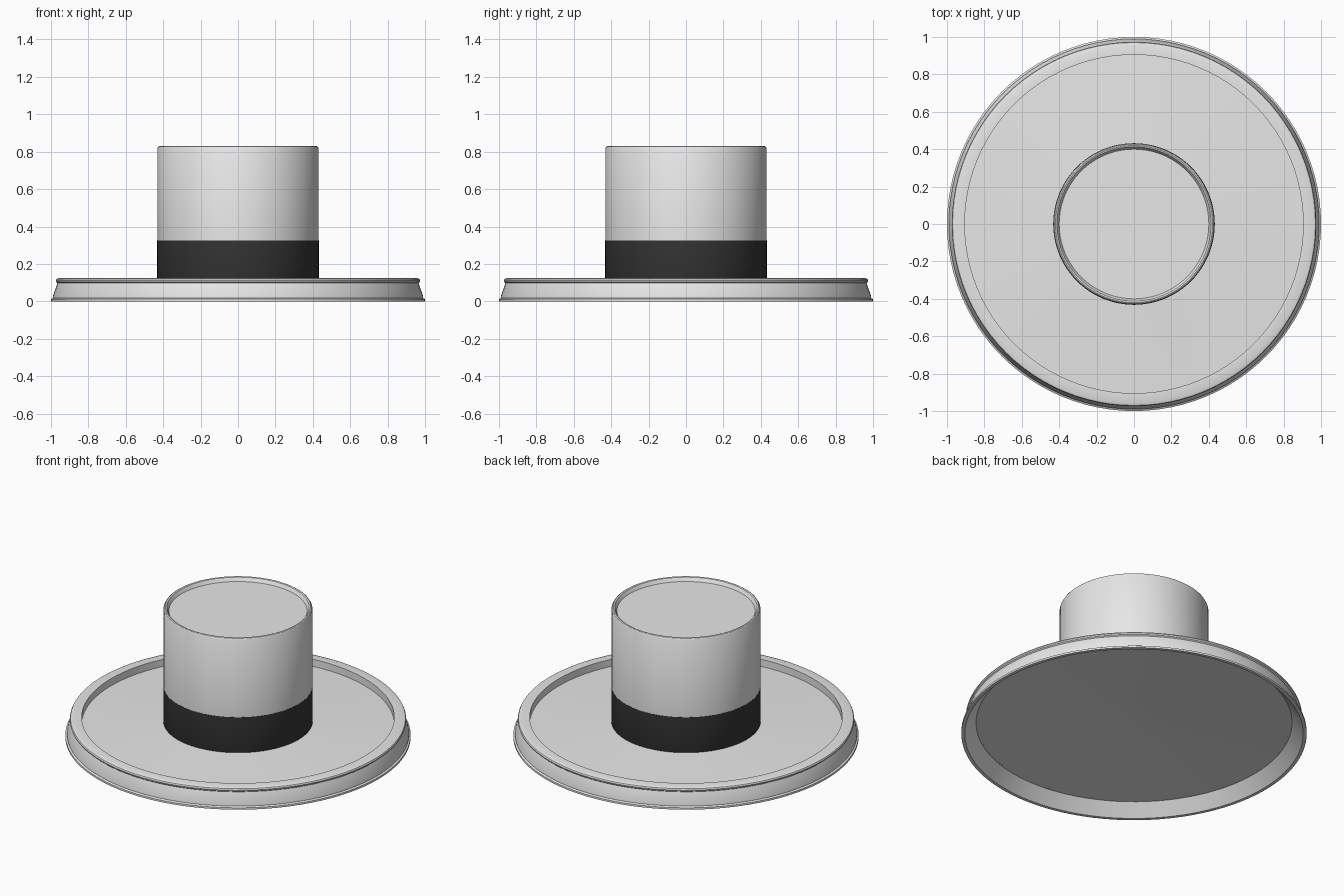
import bpy, bmesh, math

if "Cube" in bpy.data.objects:
    bpy.data.objects.remove(bpy.data.objects["Cube"], do_unlink=True)


def make_material(name, value):
    mat = bpy.data.materials.new(name)
    mat.use_nodes = True
    colour = (value, value, value, 1.0)
    mat.diffuse_color = colour
    mat.node_tree.nodes["Principled BSDF"].inputs["Base Color"].default_value = colour
    return mat


def lathe(name, profile, mat, closed=False, segments=96):
    """Spin a (radius, height) profile around the z axis."""
    bm = bmesh.new()
    verts = [bm.verts.new((r, 0, z)) for r, z in profile]
    pairs = list(zip(verts, verts[1:]))
    if closed:
        pairs.append((verts[-1], verts[0]))
    edges = [bm.edges.new(p) for p in pairs]
    bmesh.ops.spin(bm, geom=verts + edges, cent=(0, 0, 0), axis=(0, 0, 1),
                   angle=math.tau, steps=segments, use_merge=True)
    bmesh.ops.remove_doubles(bm, verts=bm.verts, dist=0.0001)
    bmesh.ops.recalc_face_normals(bm, faces=bm.faces)
    mesh = bpy.data.meshes.new(name)
    bm.to_mesh(mesh)
    bm.free()
    mesh.materials.append(mat)
    obj = bpy.data.objects.new(name, mesh)
    bpy.context.collection.objects.link(obj)
    bpy.ops.object.select_all(action="DESELECT")
    obj.select_set(True)
    bpy.context.view_layer.objects.active = obj
    bpy.ops.object.shade_smooth_by_angle(angle=math.radians(30))
    return obj


grey = make_material("light grey", 0.8)
black = make_material("black", 0.035)

# Flared hollow rim with a foot bead and a rolled top lip
lathe("rim", [
    (0.98, 0.0), (1.0, 0.0), (1.0, 0.012), (0.99, 0.018), (0.99, 0.028),
    (0.965, 0.098), (0.972, 0.104), (0.974, 0.112), (0.97, 0.12), (0.955, 0.125),
    (0.905, 0.125), (0.905, 0.074), (0.915, 0.074)], grey, closed=True)

# Gently domed thin plate inside the rim
lathe("plate", [
    (0.0, 0.118), (0.155, 0.111), (0.43, 0.099), (0.908, 0.079),
    (0.908, 0.074), (0.43, 0.094), (0.155, 0.106), (0.0, 0.113)], grey)

# Dark band around the foot of the drum
lathe("band", [(0.43, 0.095), (0.432, 0.1), (0.432, 0.325), (0.43, 0.325)], black)

# Drum with a raised edge and a sunken lid
lathe("drum", [
    (0.431, 0.325), (0.431, 0.818), (0.426, 0.827), (0.42, 0.83), (0.412, 0.827),
    (0.4, 0.805), (0.0, 0.805)], grey)
